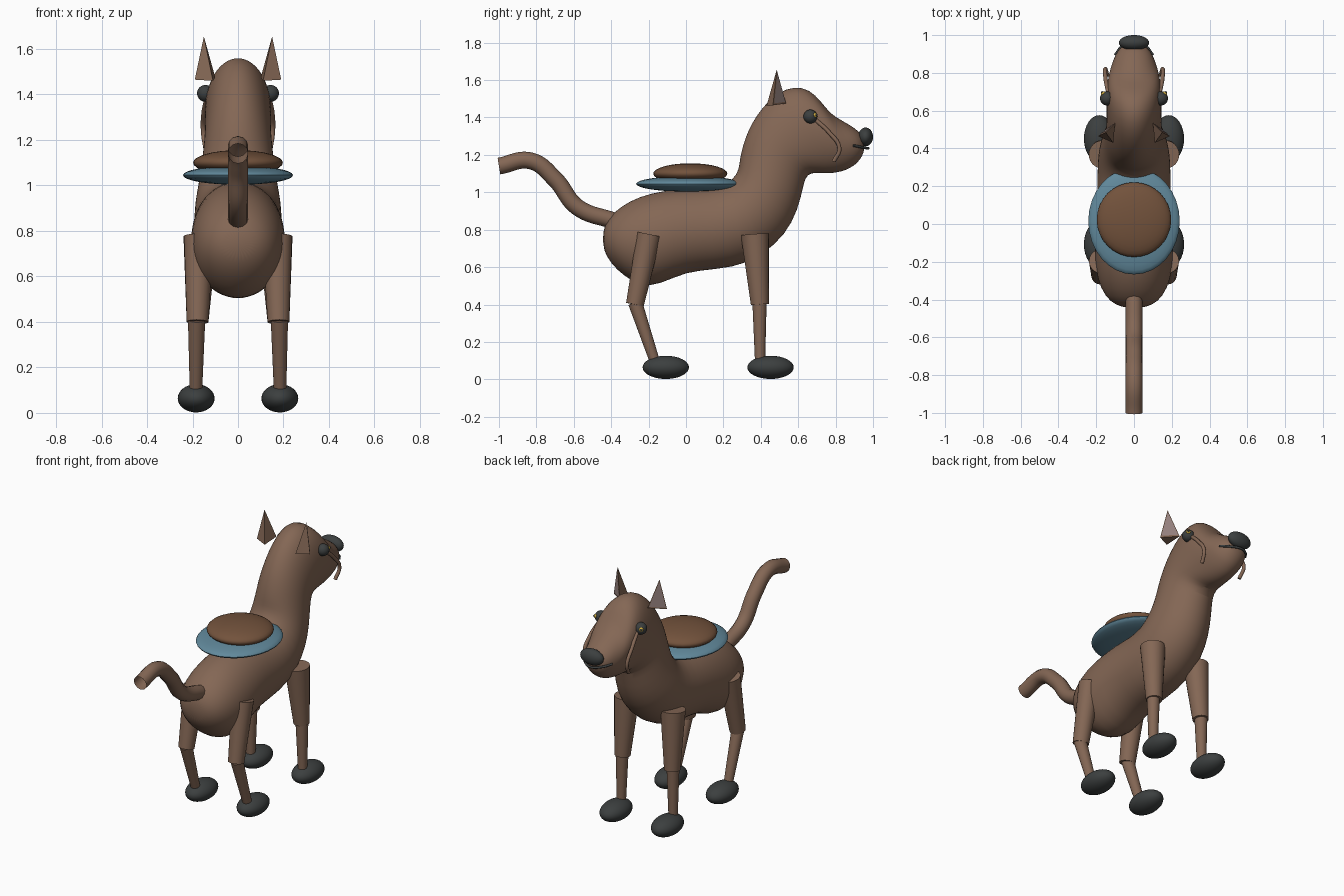
import bpy, bmesh, math
from mathutils import Vector

if "Cube" in bpy.data.objects:
    bpy.data.objects.remove(bpy.data.objects["Cube"])

def mat(name, col):
    m = bpy.data.materials.new(name)
    m.diffuse_color = (*col, 1)
    m.use_nodes = True
    m.node_tree.nodes["Principled BSDF"].inputs["Base Color"].default_value = m.diffuse_color
    return m

BROWN = mat("brown", (0.23, 0.135, 0.09))
LEATHER = mat("leather", (0.17, 0.085, 0.045))
BLUE = mat("blue", (0.12, 0.25, 0.33))
DARK = mat("dark", (0.045, 0.05, 0.05))
PINK = mat("ear_pink", (0.3, 0.22, 0.21))
YELLOW = mat("yellow", (0.6, 0.4, 0.05))

def add_mesh(name, bm, m, smooth=True):
    bmesh.ops.recalc_face_normals(bm, faces=bm.faces[:])
    me = bpy.data.meshes.new(name)
    bm.to_mesh(me)
    bm.free()
    ob = bpy.data.objects.new(name, me)
    bpy.context.collection.objects.link(ob)
    me.materials.append(m)
    if smooth:
        bpy.ops.object.select_all(action='DESELECT')
        ob.select_set(True)
        bpy.context.view_layer.objects.active = ob
        bpy.ops.object.shade_smooth_by_angle(angle=math.radians(40))
    return ob

def ellipsoid(name, c, r, m):
    bm = bmesh.new()
    bmesh.ops.create_uvsphere(bm, u_segments=32, v_segments=16, radius=1)
    for v in bm.verts:
        v.co = Vector(c) + Vector(a * b for a, b in zip(v.co, r))
    return add_mesh(name, bm, m)

def limb(name, a, b, ra, rb, m):
    a, b = Vector(a), Vector(b)
    bm = bmesh.new()
    bmesh.ops.create_cone(bm, cap_ends=True, segments=24, radius1=ra, radius2=rb, depth=(b - a).length)
    q = (b - a).to_track_quat('Z', 'Y')
    for v in bm.verts:
        v.co = q @ v.co + (a + b) / 2
    return add_mesh(name, bm, m)

def tube(name, pts, r, m, caps=True):
    cu = bpy.data.curves.new(name, 'CURVE')
    cu.dimensions = '3D'
    cu.bevel_depth = r
    cu.bevel_resolution = 4
    cu.use_fill_caps = caps
    cu.resolution_u = 10
    sp = cu.splines.new('BEZIER')
    sp.bezier_points.add(len(pts) - 1)
    for bp, p in zip(sp.bezier_points, pts):
        bp.co = p
        bp.handle_left_type = bp.handle_right_type = 'AUTO'
    ob = bpy.data.objects.new(name, cu)
    bpy.context.collection.objects.link(ob)
    cu.materials.append(m)
    return ob

# body, neck and head: one loft; each ring = top y,z, bottom y,z, half width
RINGS = [
    (-.445, .79, -.445, .70, .055), (-.42, .86, -.405, .62, .13),
    (-.35, .925, -.33, .55, .178), (-.25, .98, -.24, .495, .205),
    (-.12, 1.01, -.14, .505, .21), (0, 1.02, 0, .575, .20),
    (.12, 1.02, .15, .585, .195), (.22, 1.04, .34, .615, .195),
    (.275, 1.10, .48, .72, .19), (.285, 1.15, .57, .83, .175),
    (.29, 1.2, .62, .98, .16), (.315, 1.29, .635, 1.08, .15),
    (.35, 1.37, .67, 1.105, .146), (.41, 1.46, .72, 1.10, .146),
    (.49, 1.535, .77, 1.10, .146), (.58, 1.57, .81, 1.105, .146),
    (.66, 1.55, .85, 1.115, .14), (.72, 1.49, .88, 1.13, .13),
    (.77, 1.42, .91, 1.15, .118), (.84, 1.38, .935, 1.18, .10),
    (.91, 1.34, .95, 1.21, .075), (.945, 1.3, .957, 1.25, .03),
]
N = 28
bm = bmesh.new()
loops = []
for ty, tz, by, bz, w in RINGS:
    top, bot = Vector((0, ty, tz)), Vector((0, by, bz))
    c, h = (top + bot) / 2, (top - bot) / 2
    loops.append([bm.verts.new(c + h * math.cos(t) + Vector((w * math.sin(t), 0, 0)))
                  for t in (2 * math.pi * i / N for i in range(N))])
for A, B in zip(loops, loops[1:]):
    for i in range(N):
        j = (i + 1) % N
        bm.faces.new((A[i], A[j], B[j], B[i]))
bm.faces.new(loops[0])
bm.faces.new(loops[-1])
body = add_mesh("body", bm, BROWN)
for p in body.data.polygons:
    p.use_smooth = True
sub = body.modifiers.new("smooth", 'SUBSURF')
sub.levels = sub.render_levels = 1

# tail with open end
tube("tail", [(0, -1, 1.14), (0, -.83, 1.168), (0, -.7, 1.07), (0, -.58, .92), (0, -.38, .845)], .045, BROWN, False)

# saddle
ellipsoid("saddle_blanket", (0, .015, 1.045), (.242, .282, .042), BLUE)
ellipsoid("saddle_seat", (0, .023, 1.10), (.197, .198, .055), LEATHER)

# nose and mouth
ellipsoid("nose", (0, .96, 1.296), (.08, .04, .05), DARK)
tube("mouth", [(-.1, .895, 1.25), (-.06, .945, 1.24), (0, .975, 1.235), (.06, .945, 1.24), (.1, .895, 1.25)], .007, DARK)

for s, side in ((-1, "left"), (1, "right")):
    # legs and feet
    limb("front_upper_leg_" + side, (s * .165, .368, .775), (s * .178, .395, .4), .075, .048, BROWN)
    limb("front_lower_leg_" + side, (s * .182, .393, .41), (s * .185, .396, .09), .038, .027, BROWN)
    limb("back_upper_leg_" + side, (s * .172, -.197, .775), (s * .178, -.273, .4), .066, .048, BROWN)
    limb("back_lower_leg_" + side, (s * .182, -.272, .41), (s * .185, -.165, .09), .038, .027, BROWN)
    ellipsoid("front_foot_" + side, (s * .184, .452, .064), (.081, .124, .062), DARK)
    ellipsoid("back_foot_" + side, (s * .184, -.108, .064), (.081, .124, .062), DARK)

    # ear: three-sided spike with a paler inner panel
    tip, inn, out, back = (Vector((s * x, y, z)) for x, y, z in
                           ((.15, .485, 1.655), (.10, .535, 1.475), (.19, .465, 1.465), (.11, .43, 1.46)))
    bm = bmesh.new()
    v = [bm.verts.new(p) for p in (tip, inn, out, back)]
    for f in ((0, 1, 2), (0, 2, 3), (0, 3, 1), (1, 3, 2)):
        bm.faces.new([v[i] for i in f])
    add_mesh("ear_" + side, bm, BROWN, False)
    mid = (tip + inn + out) / 3
    off = Vector((s * .6, .8, .2)) * .003
    bm = bmesh.new()
    bm.faces.new([bm.verts.new(mid + (p - mid) * .85 + off) for p in (tip, inn, out)])
    add_mesh("inner_ear_" + side, bm, PINK, False)

    # eye
    ellipsoid("eye_" + side, (s * .143, .665, 1.405), (.037,) * 3, DARK)
    ellipsoid("iris_" + side, (s * .161, .688, 1.412), (.014,) * 3, YELLOW)
    ellipsoid("pupil_" + side, (s * .168, .696, 1.414), (.007,) * 3, DARK)

    # cheek strap
    tube("cheek_strap_" + side, [(s * .135, .69, 1.39), (s * .15, .765, 1.32),
                                 (s * .152, .82, 1.235), (s * .142, .79, 1.165)], .011, BROWN)
